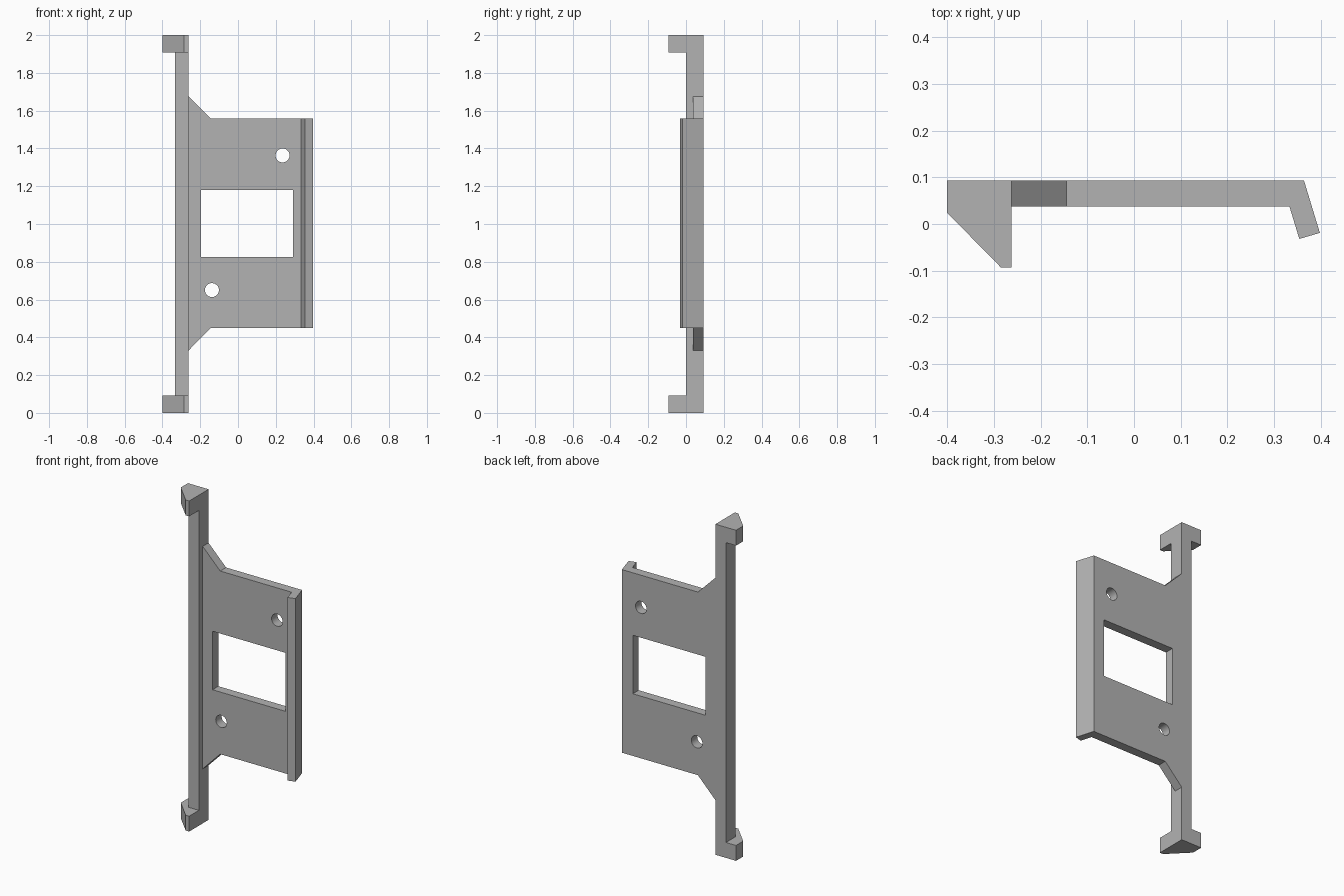
import bpy
import bmesh
import math
from mathutils import Vector

cube = bpy.data.objects.get("Cube")
if cube:
    bpy.data.objects.remove(cube)

grey = bpy.data.materials.new("light_grey")
grey.use_nodes = True
COLOUR = (0.45, 0.45, 0.45, 1)
grey.diffuse_color = COLOUR
grey.node_tree.nodes["Principled BSDF"].inputs["Base Color"].default_value = COLOUR

BACK, PLATE_FRONT = 0.093, 0.037
Z_LOW, Z_HIGH = 0.45, 1.558


def prism(name, outline, axis, start, end):
    """Extrude a 2D outline along y (outline is x, z) or z (outline is x, y)."""
    bm = bmesh.new()
    if axis == "y":
        verts = [bm.verts.new((a, start, b)) for a, b in outline]
        move = Vector((0, end - start, 0))
    else:
        verts = [bm.verts.new((a, b, start)) for a, b in outline]
        move = Vector((0, 0, end - start))
    face = bm.faces.new(verts)
    new = bmesh.ops.extrude_face_region(bm, geom=[face])["geom"]
    bmesh.ops.translate(bm, vec=move, verts=[v for v in new if isinstance(v, bmesh.types.BMVert)])
    bmesh.ops.recalc_face_normals(bm, faces=bm.faces)
    mesh = bpy.data.meshes.new(name)
    bm.to_mesh(mesh)
    bm.free()
    mesh.materials.append(grey)
    obj = bpy.data.objects.new(name, mesh)
    bpy.context.collection.objects.link(obj)
    return obj


def rectangle(x0, x1, b0, b1):
    return [(x0, b0), (x1, b0), (x1, b1), (x0, b1)]


def circle(x, z, radius, sides=32):
    angles = [2 * math.pi * i / sides for i in range(sides)]
    return [(x + radius * math.cos(a), z + radius * math.sin(a)) for a in angles]


# Tall bar with a wedge-shaped hook at each end
HOOK = 0.093
prism("upright_bar", rectangle(-0.333, -0.262, 0.0, BACK), "z", HOOK, 2 - HOOK)
hook_outline = [(-0.4, BACK), (-0.262, BACK), (-0.262, -0.093), (-0.285, -0.093), (-0.4, 0.024)]
prism("bottom_hook", hook_outline, "z", 0, HOOK)
prism("top_hook", hook_outline, "z", 2 - HOOK, 2)

# Mounting plate with sloped gussets where it meets the bar
plate = prism("mounting_plate",
              [(-0.262, 0.33), (-0.145, Z_LOW), (0.333, Z_LOW),
               (0.333, Z_HIGH), (-0.145, Z_HIGH), (-0.262, 1.676)],
              "y", PLATE_FRONT, BACK)

# Window and screw holes
openings = {
    "window_cutter": rectangle(-0.196, 0.291, 0.826, 1.18),
    "upper_hole_cutter": circle(0.236, 1.363, 0.037),
    "lower_hole_cutter": circle(-0.138, 0.65, 0.037),
}
bpy.context.view_layer.objects.active = plate
for name, outline in openings.items():
    cutter = prism(name, outline, "y", -0.1, 0.2)
    cutter.hide_render = True
    cut = plate.modifiers.new(name, "BOOLEAN")
    cut.operation = "DIFFERENCE"
    cut.solver = "EXACT"
    cut.object = cutter
    bpy.ops.object.modifier_apply(modifier=cut.name)
    bpy.data.objects.remove(cutter)

bpy.ops.object.select_all(action="DESELECT")
plate.select_set(True)
bpy.ops.object.shade_smooth_by_angle(angle=math.radians(30))

# Angled lip along the free edge
prism("angled_lip",
      [(0.333, BACK), (0.364, BACK), (0.398, -0.019), (0.354, -0.032), (0.333, PLATE_FRONT)],
      "z", Z_LOW, Z_HIGH)
